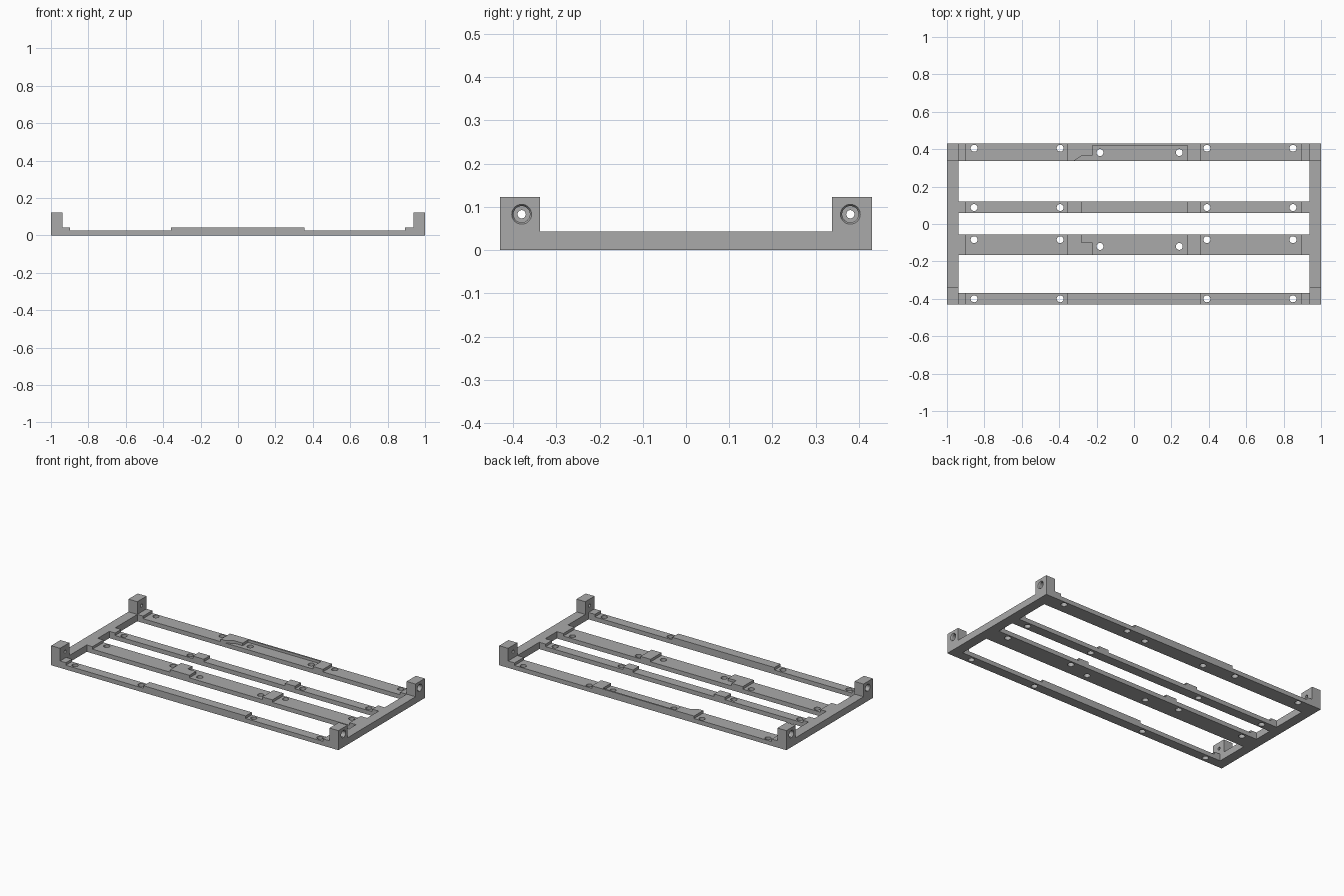
import bpy, bmesh, math
from mathutils import Matrix

if "Cube" in bpy.data.objects:
    bpy.data.objects.remove(bpy.data.objects["Cube"])

grey = bpy.data.materials.new("light_grey")
grey.diffuse_color = (0.4, 0.4, 0.4, 1)
grey.use_nodes = True
grey.node_tree.nodes["Principled BSDF"].inputs["Base Color"].default_value = grey.diffuse_color


def make(name, bm):
    bmesh.ops.recalc_face_normals(bm, faces=bm.faces)
    me = bpy.data.meshes.new(name)
    bm.to_mesh(me)
    bm.free()
    me.materials.append(grey)
    ob = bpy.data.objects.new(name, me)
    bpy.context.collection.objects.link(ob)
    return ob


def prism(name, pts, z0, z1):
    """Vertical extrusion of a plan outline."""
    bm = bmesh.new()
    f = bm.faces.new([bm.verts.new((x, y, z0)) for x, y in pts])
    r = bmesh.ops.extrude_face_region(bm, geom=[f])
    vs = [v for v in r["geom"] if isinstance(v, bmesh.types.BMVert)]
    bmesh.ops.translate(bm, verts=vs, vec=(0, 0, z1 - z0))
    return make(name, bm)


def box(name, x0, x1, y0, y1, z0, z1):
    return prism(name, [(x0, y0), (x1, y0), (x1, y1), (x0, y1)], z0, z1)


def cone(name, loc, r1, r2, depth, axis_x=False):
    bm = bmesh.new()
    rot = Matrix.Rotation(math.pi / 2, 4, 'Y') if axis_x else Matrix()
    bmesh.ops.create_cone(bm, cap_ends=True, segments=32, radius1=r1, radius2=r2,
                          depth=depth, matrix=Matrix.Translation(loc) @ rot)
    return make(name, bm)


def cut(target, cutter):
    m = target.modifiers.new("cut", 'BOOLEAN')
    m.operation, m.solver, m.object = 'DIFFERENCE', 'EXACT', cutter
    bpy.context.view_layer.objects.active = target
    bpy.ops.object.modifier_apply(modifier=m.name)
    bpy.data.objects.remove(cutter)


LOW, DECK, TOP = 0.027, 0.043, 0.123

# Solid block, lowered between the four corner posts
frame = box("mounting_frame", -1, 1, -0.43, 0.43, 0, TOP)
cut(frame, box("c", -0.938, 0.938, -1, 1, DECK, 1))
cut(frame, box("c", -2, 2, -0.338, 0.338, DECK, 1))

# Long windows that leave four rails
for y0, y1 in [(0.12, 0.338), (-0.055, 0.06), (-0.37, -0.165)]:
    cut(frame, box("c", -0.938, 0.938, y0, y1, -1, 1))

# Lowered rail sections near both ends
cut(frame, box("c", -0.898, -0.357, -1, 1, LOW, 1))
cut(frame, box("c", 0.355, 0.893, -1, 1, LOW, 1))

# Middle pockets of the three rear rails
cut(frame, box("c", -0.28, 0.285, 0.03, 0.15, LOW, 1))
cut(frame, prism("c", [(-0.28, -0.02), (-0.28, -0.1), (-0.223, -0.1), (-0.223, -0.2),
                       (0.285, -0.2), (0.285, -0.02)], LOW, 1))
cut(frame, prism("c", [(-0.36, 0.311), (0.285, 0.311), (0.285, 0.42), (-0.223, 0.42),
                       (-0.223, 0.365), (-0.28, 0.365)], LOW, 1))

# Screw holes through the rails
holes = [(x, y) for x in (-0.855, -0.395, 0.39, 0.85) for y in (0.405, 0.088, -0.084, -0.4)]
holes += [(x, y) for x in (-0.182, 0.242) for y in (0.382, -0.12)]
for x, y in holes:
    cut(frame, cone("c", (x, y, 0), 0.0185, 0.0185, 0.3))

# Countersunk cross holes in the corner posts
for s in (-1, 1):
    for y in (-0.38, 0.38):
        cut(frame, cone("c", (s, y, 0.083), 0.0095, 0.0095, 0.3, True))
        cut(frame, cone("c", (s, y, 0.083), 0.019, 0.019, 0.06, True))
        r_in, r_out = 0.019, 0.027
        r1, r2 = (r_in, r_out) if s > 0 else (r_out, r_in)
        cut(frame, cone("c", (s, y, 0.083), r1, r2, 0.012, True))

bpy.ops.object.select_all(action='DESELECT')
frame.select_set(True)
bpy.context.view_layer.objects.active = frame
bpy.ops.object.shade_smooth_by_angle(angle=math.radians(30))
